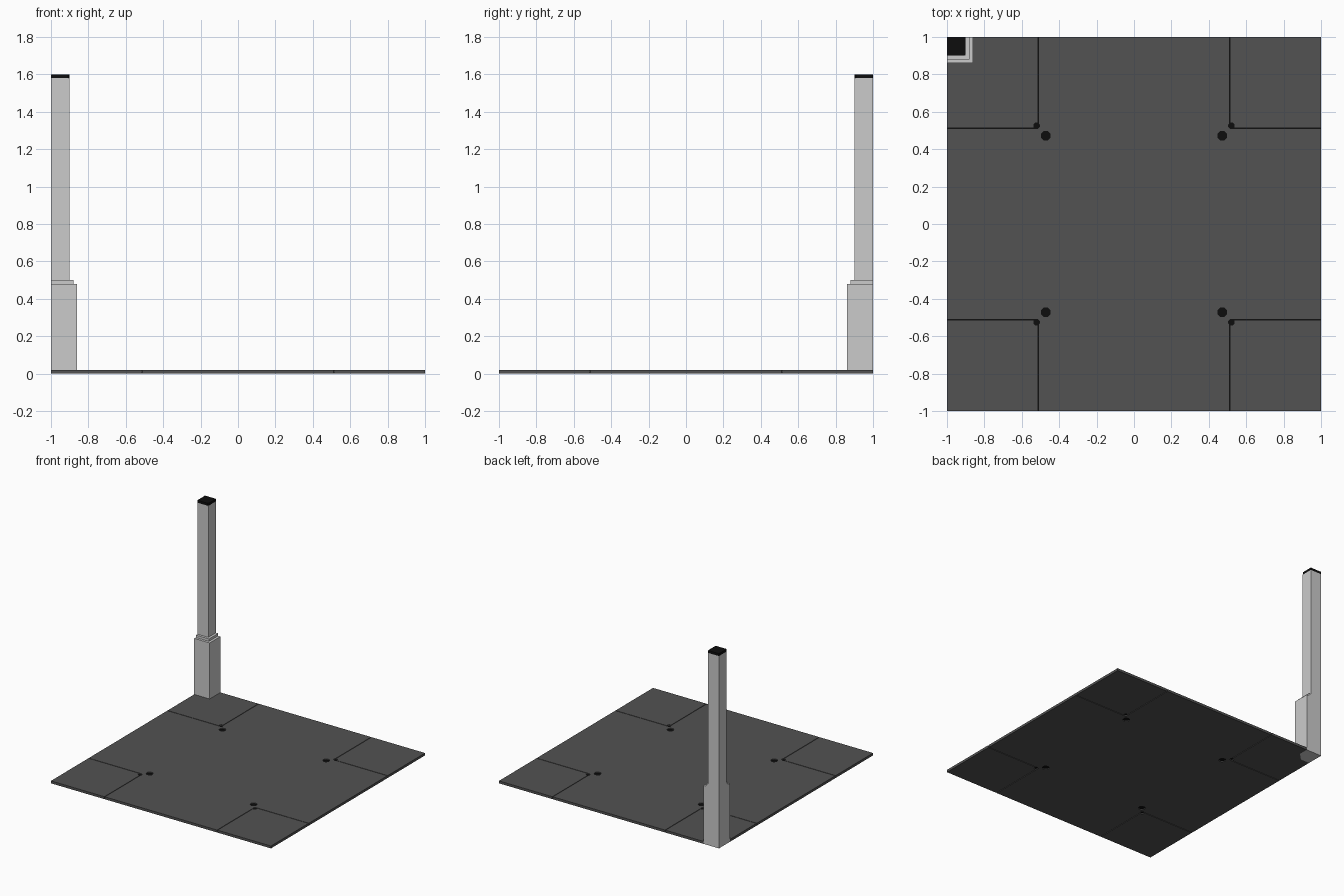
import bpy, bmesh, math

cube = bpy.data.objects.get("Cube")
if cube:
    bpy.data.objects.remove(cube, do_unlink=True)


def material(name, rgb):
    m = bpy.data.materials.new(name)
    m.use_nodes = True
    m.diffuse_color = (*rgb, 1)
    m.node_tree.nodes["Principled BSDF"].inputs["Base Color"].default_value = (*rgb, 1)
    return m


DARK = material("dark grey", (0.085, 0.085, 0.085))
LIGHT = material("light grey", (0.6, 0.6, 0.6))
BLACK = material("black", (0.004, 0.004, 0.004))

THICK = 0.02   # floor plate thickness
SEAM = 0.512   # seam distance from the centre


def rect(x0, x1, y0, y1):
    x0, x1 = sorted((x0, x1))
    y0, y1 = sorted((y0, y1))
    return [(x0, y0), (x1, y0), (x1, y1), (x0, y1)]


def disc(x, y, r, n=8):
    a = [2 * math.pi * (i + 0.5) / n for i in range(n)]
    return [(x + r * math.cos(t), y + r * math.sin(t)) for t in a]


def prisms(name, outlines, z0, z1, mat):
    """One object holding a vertical prism for each outline."""
    bm = bmesh.new()
    for pts in outlines:
        low = [bm.verts.new((x, y, z0)) for x, y in pts]
        top = [bm.verts.new((x, y, z1)) for x, y in pts]
        bm.faces.new(low[::-1])
        bm.faces.new(top)
        for i in range(len(pts)):
            j = (i + 1) % len(pts)
            bm.faces.new((low[i], low[j], top[j], top[i]))
    me = bpy.data.meshes.new(name)
    bm.to_mesh(me)
    bm.free()
    me.materials.append(mat)
    ob = bpy.data.objects.new(name, me)
    bpy.context.collection.objects.link(ob)
    return ob


def post_outline(w, bevel=0.0, over=0.0):
    """Square in the back corner, optionally with its inner corner cut off."""
    pts = [(-1 - over, 1 - w), (-1 + w - bevel, 1 - w)]
    if bevel:
        pts.append((-1 + w, 1 - w + bevel))
    return pts + [(-1 + w, 1 + over), (-1 - over, 1 + over)]


def seams(end):
    """Narrow seams around the four corner panels, with relief holes."""
    out = []
    h = 0.0025
    for sx in (-1, 1):
        for sy in (-1, 1):
            out.append(rect(sx * (SEAM - h), sx * (SEAM + h), sy * 0.52, sy * end))
            out.append(rect(sx * 0.52, sx * end, sy * (SEAM - h), sy * (SEAM + h)))
            out.append(disc(sx * 0.521, sy * 0.525, 0.016))
    return out


holes = [disc(sx * 0.472, sy * 0.472, 0.027) for sx in (-1, 1) for sy in (-1, 1)]

# Floor plate, cut by the seams, the round holes and the post foot
plate = prisms("floor_plate", [rect(-1, 1, -1, 1)], 0, THICK, DARK)
cutter = prisms("plate_cutter", seams(1.05) + holes + [post_outline(0.14, 0.06, 0.05)],
                -0.05, 0.07, DARK)
cutter.hide_render = True
mod = plate.modifiers.new("cut", "BOOLEAN")
mod.operation = "DIFFERENCE"
mod.solver = "EXACT"
mod.use_self = True
mod.object = cutter
bpy.context.view_layer.objects.active = plate
bpy.ops.object.modifier_apply(modifier=mod.name)
bpy.data.objects.remove(cutter, do_unlink=True)

# Recessed black filling in the seams and holes
prisms("seam_filling", seams(1.0), 0.009, 0.011, BLACK)
prisms("hole_plugs", holes, 0.007, 0.013, BLACK)

# Corner post, stepped from foot to cap
prisms("post_foot", [post_outline(0.14, 0.06)], 0, THICK, LIGHT)
prisms("post_base", [post_outline(0.14)], THICK, 0.48, LIGHT)
prisms("post_collar", [post_outline(0.12)], 0.48, 0.50, LIGHT)
prisms("post_shaft", [post_outline(0.10)], 0.50, 1.58, LIGHT)
prisms("post_cap", [post_outline(0.10, 0.008)], 1.58, 1.60, BLACK)
